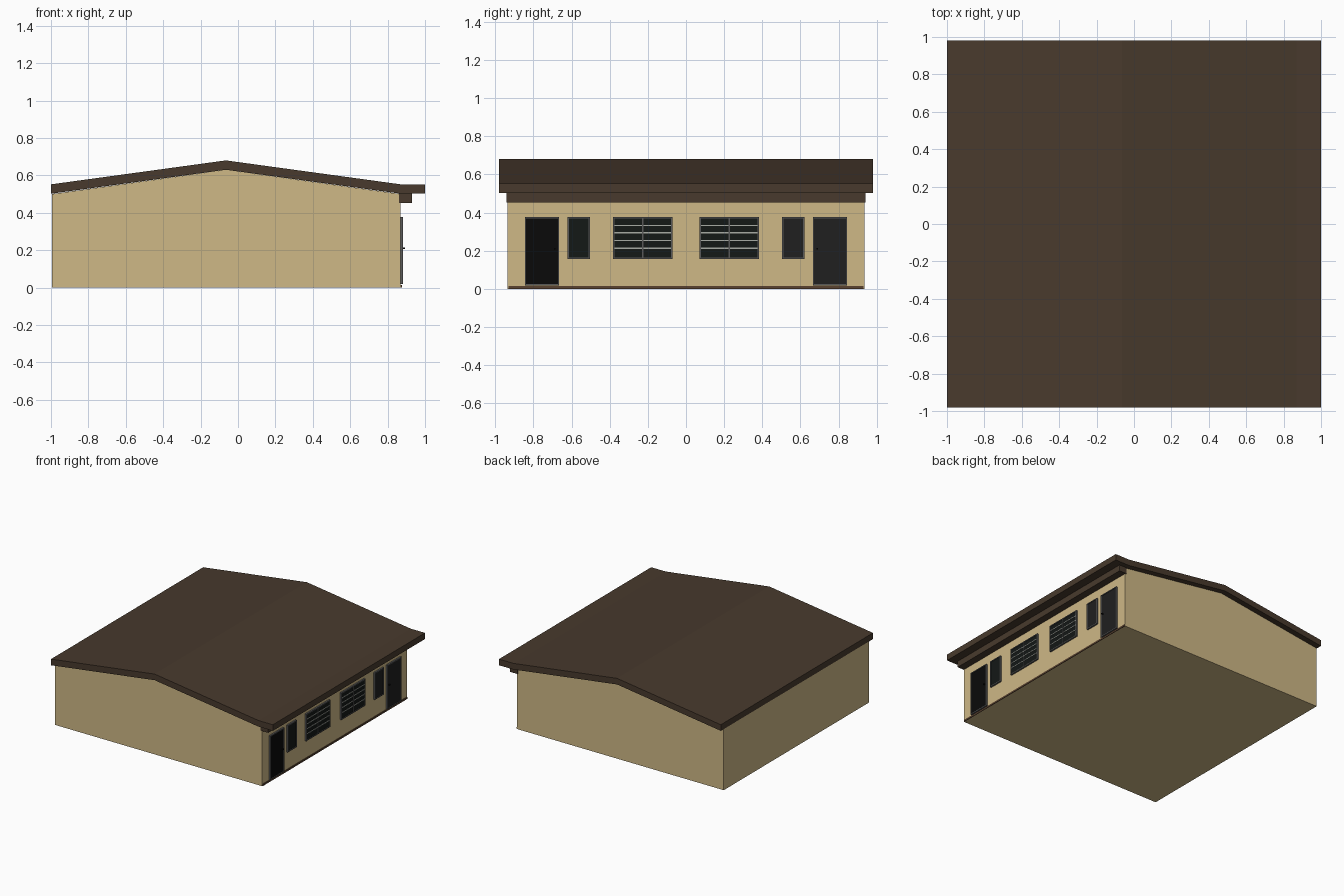
import bpy, bmesh

if "Cube" in bpy.data.objects:
    bpy.data.objects.remove(bpy.data.objects["Cube"])

WALL_X = 0.87


def mat(name, rgb):
    m = bpy.data.materials.new(name)
    m.diffuse_color = (*rgb, 1)
    m.use_nodes = True
    m.node_tree.nodes["Principled BSDF"].inputs["Base Color"].default_value = m.diffuse_color
    return m


TAN = mat("tan_plaster", (0.62, 0.48, 0.24))
BROWN = mat("brown_roof", (0.065, 0.042, 0.026))
SILL = mat("brown_base", (0.10, 0.055, 0.03))
BLACK = mat("black_panel", (0.003, 0.003, 0.003))
GLASS = mat("dark_glass", (0.007, 0.009, 0.008))
GREY = mat("charcoal_panel", (0.014, 0.014, 0.014))
FRAME = mat("frame_grey", (0.10, 0.10, 0.10))
SLAT = mat("slat_grey", (0.40, 0.42, 0.38))


def finish(bm, name, material):
    bmesh.ops.recalc_face_normals(bm, faces=bm.faces)
    me = bpy.data.meshes.new(name)
    bm.to_mesh(me)
    bm.free()
    me.materials.append(material)
    ob = bpy.data.objects.new(name, me)
    bpy.context.collection.objects.link(ob)
    return ob


def add_box(bm, x0, x1, y0, y1, z0, z1):
    vs = bmesh.ops.create_cube(bm, size=1)["verts"]
    for v in vs:
        v.co = (x1 if v.co.x > 0 else x0,
                y1 if v.co.y > 0 else y0,
                z1 if v.co.z > 0 else z0)


def boxes(name, material, *dims):
    bm = bmesh.new()
    for d in dims:
        add_box(bm, *d)
    return finish(bm, name, material)


def extrude_profile(name, pts, half, material):
    bm = bmesh.new()
    f = bm.faces.new([bm.verts.new((x, -half, z)) for x, z in pts])
    new = bmesh.ops.extrude_face_region(bm, geom=[f])["geom"]
    verts = [g for g in new if isinstance(g, bmesh.types.BMVert)]
    bmesh.ops.translate(bm, vec=(0, 2 * half, 0), verts=verts)
    return finish(bm, name, material)


# Gabled wall block and roof slab with flat front eave
extrude_profile("walls", [(-0.995, 0), (WALL_X, 0), (WALL_X, 0.5),
                          (-0.065, 0.63), (-0.995, 0.5)], 0.935, TAN)
extrude_profile("roof", [(-1, 0.502), (-0.065, 0.63), (WALL_X, 0.502), (1, 0.502),
                         (1, 0.552), (WALL_X, 0.552), (-0.065, 0.68), (-1, 0.552)],
                0.98, BROWN)

# Beam under the eave and base strip
boxes("eave_beam", BROWN, (WALL_X - 0.01, 0.93, -0.94, 0.94, 0.452, 0.503))
boxes("base_strip", SILL, (WALL_X - 0.01, WALL_X + 0.006, -0.93, 0.93, 0, 0.014))


def opening(name, y0, y1, z0, z1, panel, t=0.007):
    """Panel with a thin projecting frame on the right wall."""
    boxes(name + "_panel", panel, (WALL_X - 0.01, WALL_X + 0.009, y0 + t / 2, y1 - t / 2, z0 + t / 2, z1 - t / 2))
    a, b = WALL_X - 0.01, WALL_X + 0.013
    boxes(name + "_frame", FRAME,
          (a, b, y0, y0 + t, z0, z1), (a, b, y1 - t, y1, z0, z1),
          (a, b, y0 + t, y1 - t, z0, z0 + t), (a, b, y0 + t, y1 - t, z1 - t, z1))


# Doors and windows, mirrored about y = 0
for side, s, door, pane in (("left", -1, BLACK, GLASS), ("right", 1, GREY, GREY)):
    def span(a, b):
        return sorted((s * a, s * b))

    opening(side + "_door", *span(0.665, 0.845), 0.018, 0.377, door)
    opening(side + "_narrow_window", *span(0.503, 0.62), 0.157, 0.377, pane)
    opening(side + "_wide_window", *span(0.072, 0.382), 0.157, 0.377, GLASS)

    # Horizontal slats and centre mullion of the wide window
    y0, y1 = span(0.077, 0.377)
    boxes(side + "_slats", SLAT,
          *[(WALL_X, WALL_X + 0.012, y0, y1, z - 0.003, z + 0.003)
            for z in (0.333, 0.294, 0.254, 0.213)])
    ym = s * 0.227
    boxes(side + "_mullion", FRAME,
          (WALL_X, WALL_X + 0.013, ym - 0.003, ym + 0.003, 0.16, 0.374))

    # Small door knob
    k0, k1 = span(0.683, 0.691)
    boxes(side + "_door_knob", BLACK, (WALL_X, WALL_X + 0.023, k0, k1, 0.206, 0.214))
